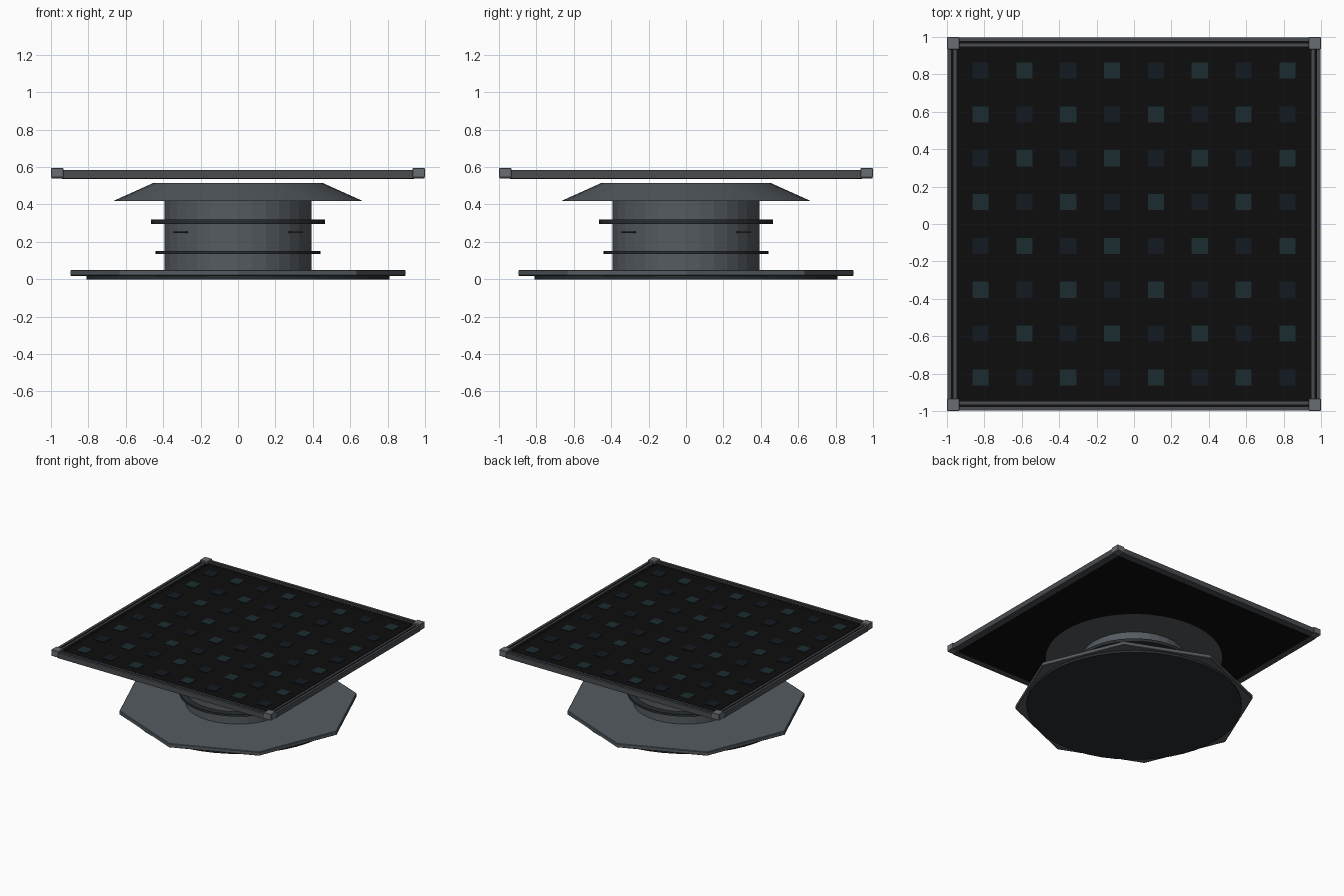
import bpy, bmesh, math

if "Cube" in bpy.data.objects:
    bpy.data.objects.remove(bpy.data.objects["Cube"])


def material(name, rgb):
    m = bpy.data.materials.new(name)
    m.diffuse_color = (*rgb, 1)
    m.use_nodes = True
    m.node_tree.nodes["Principled BSDF"].inputs["Base Color"].default_value = m.diffuse_color
    return m


STEEL = material("steel", (0.09, 0.105, 0.118))
FRAME = material("frame_grey", (0.065, 0.07, 0.078))
CORNER = material("corner_grey", (0.14, 0.15, 0.165))
DARK = material("dark_metal", (0.022, 0.027, 0.03))
BLACK = material("panel_black", (0.004, 0.004, 0.004))
TEAL = material("cell_teal", (0.011, 0.024, 0.03))
NAVY = material("cell_navy", (0.006, 0.010, 0.015))


def finish(name, bm, mat):
    bmesh.ops.recalc_face_normals(bm, faces=bm.faces[:])
    me = bpy.data.meshes.new(name)
    bm.to_mesh(me)
    bm.free()
    ob = bpy.data.objects.new(name, me)
    bpy.context.collection.objects.link(ob)
    me.materials.append(mat)
    return ob


def drum(name, r0, r1, z0, z1, sides, mat, bevel=0):
    """Capped upright cylinder or cone with a vertex on the x axis."""
    bm = bmesh.new()
    rings = [[bm.verts.new((r * math.cos(math.tau * i / sides),
                            r * math.sin(math.tau * i / sides), z))
              for i in range(sides)] for r, z in ((r0, z0), (r1, z1))]
    bm.faces.new(rings[0])
    bm.faces.new(rings[1])
    for i in range(sides):
        j = (i + 1) % sides
        bm.faces.new((rings[0][i], rings[0][j], rings[1][j], rings[1][i]))
    ob = finish(name, bm, mat)
    if bevel:
        add_bevel(ob, bevel)
    return ob


def add_bevel(ob, width):
    b = ob.modifiers.new("bevel", "BEVEL")
    b.width = width
    b.segments = 1


def box(name, centre, size, mat, turn=0, bevel=0):
    bm = bmesh.new()
    bmesh.ops.create_cube(bm, size=1)
    bmesh.ops.scale(bm, vec=size, verts=bm.verts)
    ob = finish(name, bm, mat)
    ob.location = centre
    ob.rotation_euler.z = turn
    if bevel:
        add_bevel(ob, bevel)
    return ob


# Base: round foot under an octagonal plate
drum("foot_disc", 0.81, 0.81, 0.0, 0.02, 48, DARK)
drum("octagon_plate", 0.897, 0.897, 0.018, 0.05, 8, STEEL, 0.004)

# Column with two collars and four thin fins on the diagonals
drum("column", 0.393, 0.393, 0.045, 0.425, 32, STEEL)
drum("lower_collar", 0.44, 0.44, 0.134, 0.152, 40, DARK)
drum("upper_collar", 0.465, 0.465, 0.295, 0.32, 40, DARK)
for k in range(4):
    a = math.pi / 4 + k * math.pi / 2
    box(f"fin_{k + 1}", (0.435 * math.cos(a), 0.435 * math.sin(a), 0.252),
        (0.09, 0.025, 0.008), DARK, a)

# Flared head under the panel
drum("flared_head", 0.668, 0.45, 0.418, 0.516, 48, STEEL)

# Floating square panel
box("panel", (0, 0, 0.5515), (1.88, 1.88, 0.033), BLACK)

# Grooved rail profile: (distance inward from the edge, height)
RAIL = [(0, 0.54), (0, 0.583), (0.02, 0.583), (0.02, 0.573), (0.032, 0.573),
        (0.032, 0.583), (0.05, 0.583), (0.05, 0.573), (0.068, 0.573), (0.068, 0.54)]
for k in range(4):
    bm = bmesh.new()
    ends = [[bm.verts.new((x, -0.998 + u, z)) for u, z in RAIL] for x in (-0.94, 0.94)]
    n = len(RAIL)
    for e in ends:
        bm.faces.new(e)
    for i in range(n):
        j = (i + 1) % n
        bm.faces.new((ends[0][i], ends[0][j], ends[1][j], ends[1][i]))
    rail = finish(f"frame_rail_{k + 1}", bm, FRAME)
    rail.rotation_euler.z = k * math.pi / 2
    # dark inlay strips lying in the two grooves
    for tag, d, w in (("outer", 0.026, 0.012), ("inner", 0.059, 0.018)):
        a = k * math.pi / 2
        r = 0.998 - d
        box(f"{tag}_inlay_{k + 1}", (r * math.sin(a), -r * math.cos(a), 0.5735),
            (1.88, w, 0.003), BLACK, a)

# Corner blocks
for sx in (-1, 1):
    for sy in (-1, 1):
        box("corner_block", (sx * 0.966, sy * 0.966, 0.569), (0.068, 0.068, 0.052),
            CORNER, bevel=0.004)

# Chequered 8 x 8 grid of raised cells
for i in range(8):
    for j in range(8):
        even = (i + j) % 2 == 0
        box(f"cell_{i}_{j}", ((i - 3.5) * 0.2345, (j - 3.5) * 0.2345, 0.569),
            (0.086, 0.086, 0.006), TEAL if even else NAVY)
